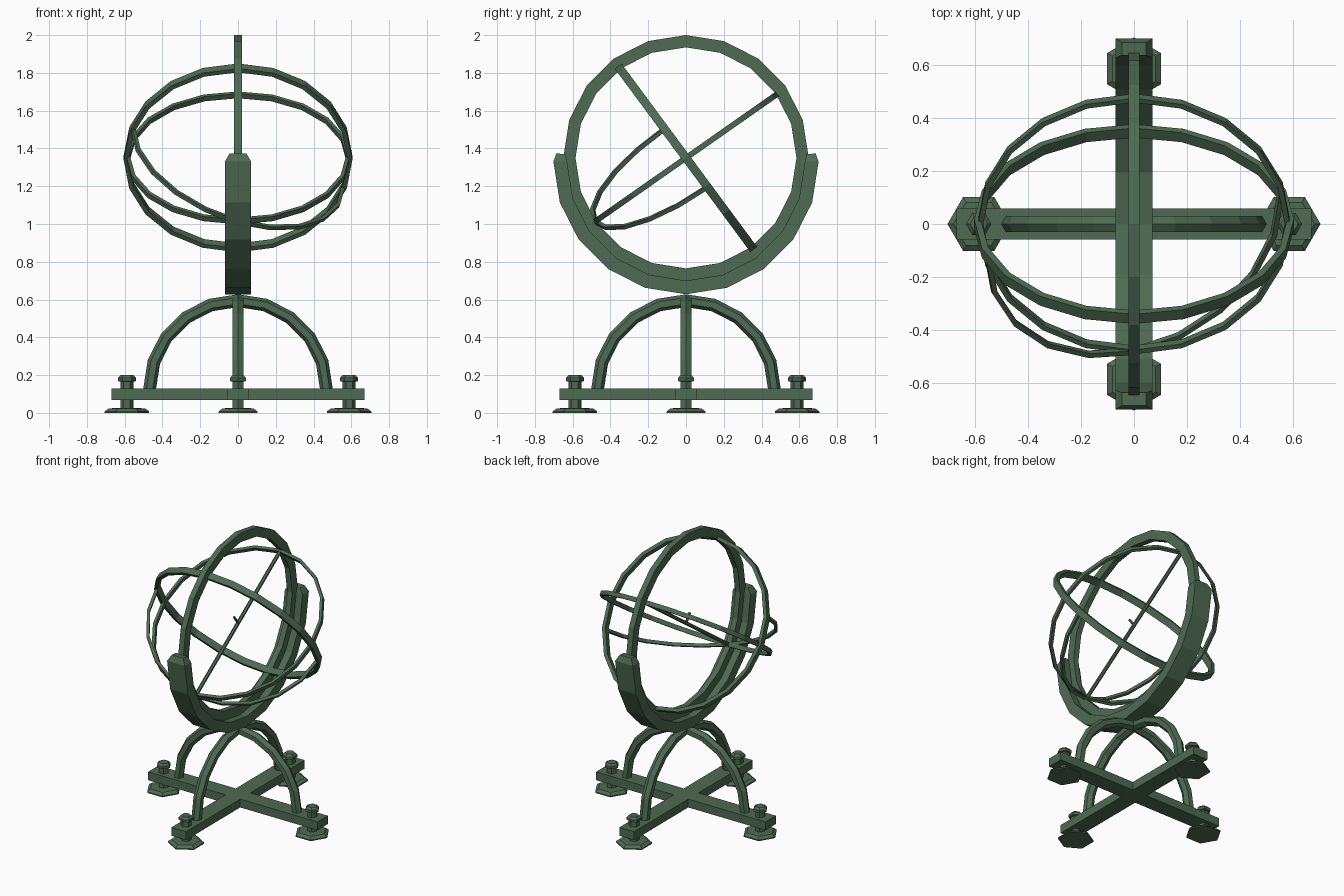
import bpy, bmesh
from math import sin, cos, pi, radians
from mathutils import Vector, Matrix

cube = bpy.data.objects.get("Cube")
if cube:
    bpy.data.objects.remove(cube, do_unlink=True)

# Weathered green metal
green = bpy.data.materials.new("verdigris_green")
green.use_nodes = True
COLOUR = (0.076, 0.147, 0.084, 1)
green.diffuse_color = COLOUR
green.node_tree.nodes["Principled BSDF"].inputs["Base Color"].default_value = COLOUR

STEP = 18
CENTRE = Vector((0, 0, 1.35))
X, Y, Z = Vector((1, 0, 0)), Vector((0, 1, 0)), Vector((0, 0, 1))


def finish(name, bm):
    bmesh.ops.recalc_face_normals(bm, faces=bm.faces)
    mesh = bpy.data.meshes.new(name)
    bm.to_mesh(mesh)
    bm.free()
    mesh.materials.append(green)
    obj = bpy.data.objects.new(name, mesh)
    bpy.context.scene.collection.objects.link(obj)
    return obj


def rect(inner, outer, half):
    return [(inner, -half), (outer, -half), (outer, half), (inner, half)]


def sweep(name, centre, u, v, stations, closed=False):
    """Join cross-sections (radius, offset) placed at angles in the u-v plane."""
    n = u.cross(v)
    bm = bmesh.new()
    loops = []
    for deg, section in stations:
        a = radians(deg)
        out = u * cos(a) + v * sin(a)
        loops.append([bm.verts.new(centre + out * r + n * w) for r, w in section])
    pairs = list(zip(loops, loops[1:]))
    if closed:
        pairs.append((loops[-1], loops[0]))
    else:
        bm.faces.new(loops[0])
        bm.faces.new(loops[-1])
    for a, b in pairs:
        for i in range(len(a)):
            j = (i + 1) % len(a)
            bm.faces.new((a[i], a[j], b[j], b[i]))
    return finish(name, bm)


def ring(name, u, v, section):
    return sweep(name, CENTRE, u, v, [(d, section) for d in range(0, 360, STEP)], True)


def box(name, size, location):
    bm = bmesh.new()
    bmesh.ops.create_cube(bm, size=1)
    bmesh.ops.scale(bm, vec=size, verts=bm.verts)
    bmesh.ops.translate(bm, vec=location, verts=bm.verts)
    return finish(name, bm)


def rod(name, start, end, radius, sides):
    bm = bmesh.new()
    axis = end - start
    bmesh.ops.create_cone(bm, cap_ends=True, segments=sides, radius1=radius,
                          radius2=radius, depth=axis.length)
    turn = Z.rotation_difference(axis).to_matrix().to_4x4()
    bmesh.ops.transform(bm, matrix=Matrix.Translation((start + end) / 2) @ turn, verts=bm.verts)
    return finish(name, bm)


def lathe(name, profile, location, angle):
    """Six-sided turned part, one corner pointing along angle."""
    bm = bmesh.new()
    loops = [[bm.verts.new(location + Vector((r * cos(angle + k * pi / 3),
                                              r * sin(angle + k * pi / 3), z)))
              for k in range(6)] for r, z in profile]
    bm.faces.new(loops[0])
    bm.faces.new(loops[-1])
    for a, b in zip(loops, loops[1:]):
        for i in range(6):
            j = (i + 1) % 6
            bm.faces.new((a[i], a[j], b[j], b[i]))
    return finish(name, bm)


# Crossed base beams
box("base_beam_side", (1.342, 0.117, 0.06), (0, 0, 0.098))
box("base_beam_front", (0.117, 1.342, 0.06), (0, 0, 0.098))

# Levelling feet with stems and knobs
foot_profile = [(0.118, 0), (0.118, 0.008), (0.095, 0.024), (0.035, 0.026),
                (0.035, 0.165), (0.048, 0.168), (0.048, 0.185), (0.033, 0.2)]
for i, side in enumerate(("left", "back", "right", "front")):
    a = i * pi / 2
    lathe("foot_" + side, foot_profile, Vector((cos(a), sin(a), 0)) * 0.588, a)

# Crossed support arches with hexagonal section
hexagon = [(0.468 + 0.034 * cos(k * pi / 3), 0.034 * sin(k * pi / 3)) for k in range(6)]
arch = [(d, hexagon) for d in range(0, 181, STEP)]
for name, axis in (("arch_side", X), ("arch_front", Y)):
    sweep(name, Vector((0, 0, 0.126)), axis, Z, arch)

# Wide half-ring cradle with tapered tips
body = rect(0.63, 0.702, 0.07)
tip = rect(0.64, 0.688, 0.045)
cradle = [(-3.6, tip)] + [(d, body) for d in range(0, 181, STEP)] + [(183.6, tip)]
sweep("cradle", Vector((0, 0, 1.33)), Y, -Z, cradle)

# Upright meridian ring
ring("meridian_ring", Y, Z, rect(0.585, 0.65, 0.02))

# Tilted sphere rings: the pole lies in the side plane
tilt = radians(36.5)
equator = Vector((0, -sin(tilt), cos(tilt)))
tilt = radians(35)
pole = Vector((0, -cos(tilt), -sin(tilt)))
ring("equator_ring", X, equator, rect(0.58, 0.605, 0.0225))
ring("polar_ring", X, pole, rect(0.572, 0.592, 0.015))

# Half hour ring from the equator round the lower pole
swing = radians(19)
start = -X * cos(swing) + equator * sin(swing)
hour = rect(0.578, 0.598, 0.011)
sweep("half_hour_ring", CENTRE, start, pole, [(d, hour) for d in range(0, 181, STEP)])

# Axis rod and its short pointer
rod("axis_rod", CENTRE - pole * 0.59, CENTRE + pole * 0.59, 0.013, 6)
rod("pointer", CENTRE, CENTRE + equator * 0.075, 0.009, 6)
